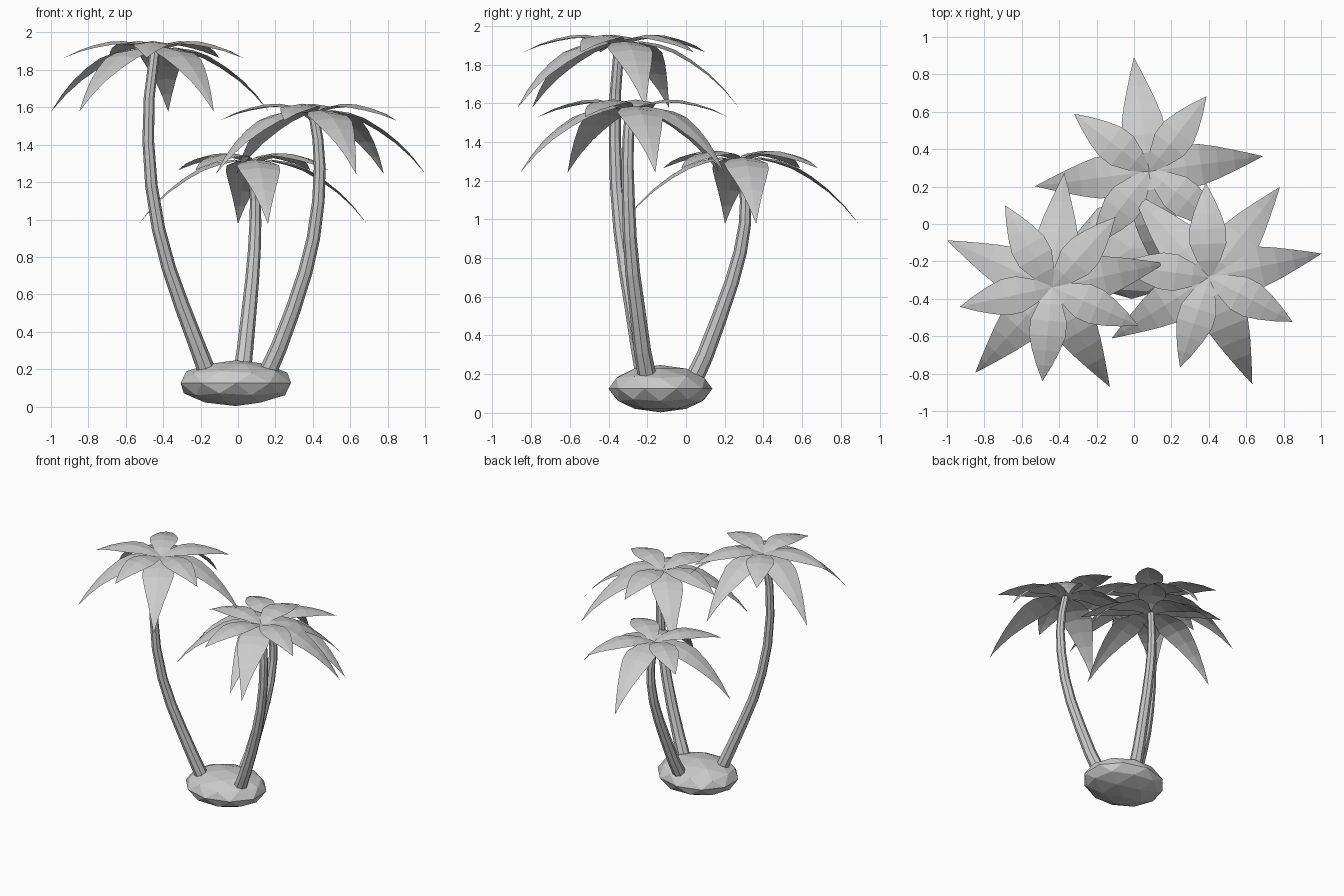
import bpy, bmesh, math
from mathutils import Vector

if "Cube" in bpy.data.objects:
    bpy.data.objects.remove(bpy.data.objects["Cube"])


def finish(name, bm, normals=True):
    if normals:
        bmesh.ops.recalc_face_normals(bm, faces=bm.faces)
    me = bpy.data.meshes.new(name)
    bm.to_mesh(me)
    bm.free()
    ob = bpy.data.objects.new(name, me)
    bpy.context.collection.objects.link(ob)
    return ob


# flattened low-poly mound
bm = bmesh.new()
bmesh.ops.create_icosphere(bm, subdivisions=2, radius=1)
bmesh.ops.scale(bm, vec=(0.31, 0.268, 0.122), verts=bm.verts)
bmesh.ops.translate(bm, vec=(-0.012, -0.132, 0.125), verts=bm.verts)
finish("mound", bm)


# eight-sided tapering trunk along a path
def trunk(name, path, r0=0.05, r1=0.027, sides=8):
    pts = [Vector(p) for p in path]
    n = len(pts)
    bm = bmesh.new()
    rings = []
    for i, p in enumerate(pts):
        t = (pts[min(i + 1, n - 1)] - pts[max(i - 1, 0)]).normalized()
        u = Vector((0, 1, 0)).cross(t).normalized()
        v = t.cross(u)
        r = r0 + (r1 - r0) * (i / (n - 1)) ** 0.7
        rings.append([bm.verts.new(p + r * (math.cos(a) * u + math.sin(a) * v))
                      for a in (math.tau * k / sides for k in range(sides))])
    for a, b in zip(rings, rings[1:]):
        for k in range(sides):
            j = (k + 1) % sides
            bm.faces.new((a[k], a[j], b[j], b[k]))
    bm.faces.new(rings[0])
    bm.faces.new(rings[-1])
    finish(name, bm)


# leaf sections: distance out, height, half width, edge drop
LOWER = [(0, 0, .012, 0), (.1, .018, .07, .008), (.2, .003, .114, .015),
         (.28, -.025, .11, .015), (.37, -.08, .086, .012),
         (.46, -.15, .056, .008), (.54, -.23, .028, .004), (.615, -.325, 0, 0)]
UPPER = [(0, 0, .012, 0), (.09, .035, .063, .008), (.18, .052, .098, .015),
         (.26, .048, .098, .015), (.34, .03, .074, .012),
         (.42, .003, .042, .006), (.505, -.038, 0, 0)]


# crown of alternating drooping and raised leaves
def crown(name, hub, count, start):
    bm = bmesh.new()
    hub = Vector(hub)
    for i in range(count):
        a = math.radians(start) + math.tau * i / count
        out = Vector((math.cos(a), math.sin(a), 0))
        side = Vector((-out.y, out.x, 0))
        rows = []
        for r, z, w, d in (UPPER if i % 2 else LOWER):
            mid = hub + out * r + Vector((0, 0, z))
            low = mid - Vector((0, 0, d))
            if w == 0:
                rows.append([bm.verts.new(mid)])
            else:
                rows.append([bm.verts.new(q) for q in
                             (low - side * w, mid, low + side * w)])
        for p, q in zip(rows, rows[1:]):
            for k in (0, 1):
                if len(q) == 1:
                    bm.faces.new((p[k], q[0], p[k + 1]))
                else:
                    bm.faces.new((p[k], q[k], q[k + 1], p[k + 1]))
    finish(name, bm, normals=False)


# three palms
trunk("tall_trunk", [(-.145, -.2, .13), (-.22, -.24, .33), (-.3, -.275, .54),
                     (-.37, -.31, .74), (-.425, -.34, .95), (-.463, -.36, 1.18),
                     (-.48, -.368, 1.42), (-.475, -.365, 1.65), (-.445, -.345, 1.9)])
crown("tall_crown", (-.437, -.338, 1.902), 10, 12)

trunk("middle_trunk", [(.135, -.19, .13), (.22, -.225, .32), (.295, -.25, .52),
                       (.36, -.275, .72), (.403, -.29, .9), (.43, -.298, 1.1),
                       (.437, -.302, 1.28), (.427, -.298, 1.43), (.403, -.287, 1.57)])
crown("middle_crown", (.402, -.286, 1.567), 9, 52)

trunk("short_trunk", [(.015, .02, .13), (.037, .1, .3), (.058, .175, .5),
                      (.075, .235, .67), (.087, .28, .83), (.093, .305, .98),
                      (.093, .308, 1.1), (.08, .285, 1.3)])
crown("short_crown", (.08, .282, 1.302), 8, 7.5)
